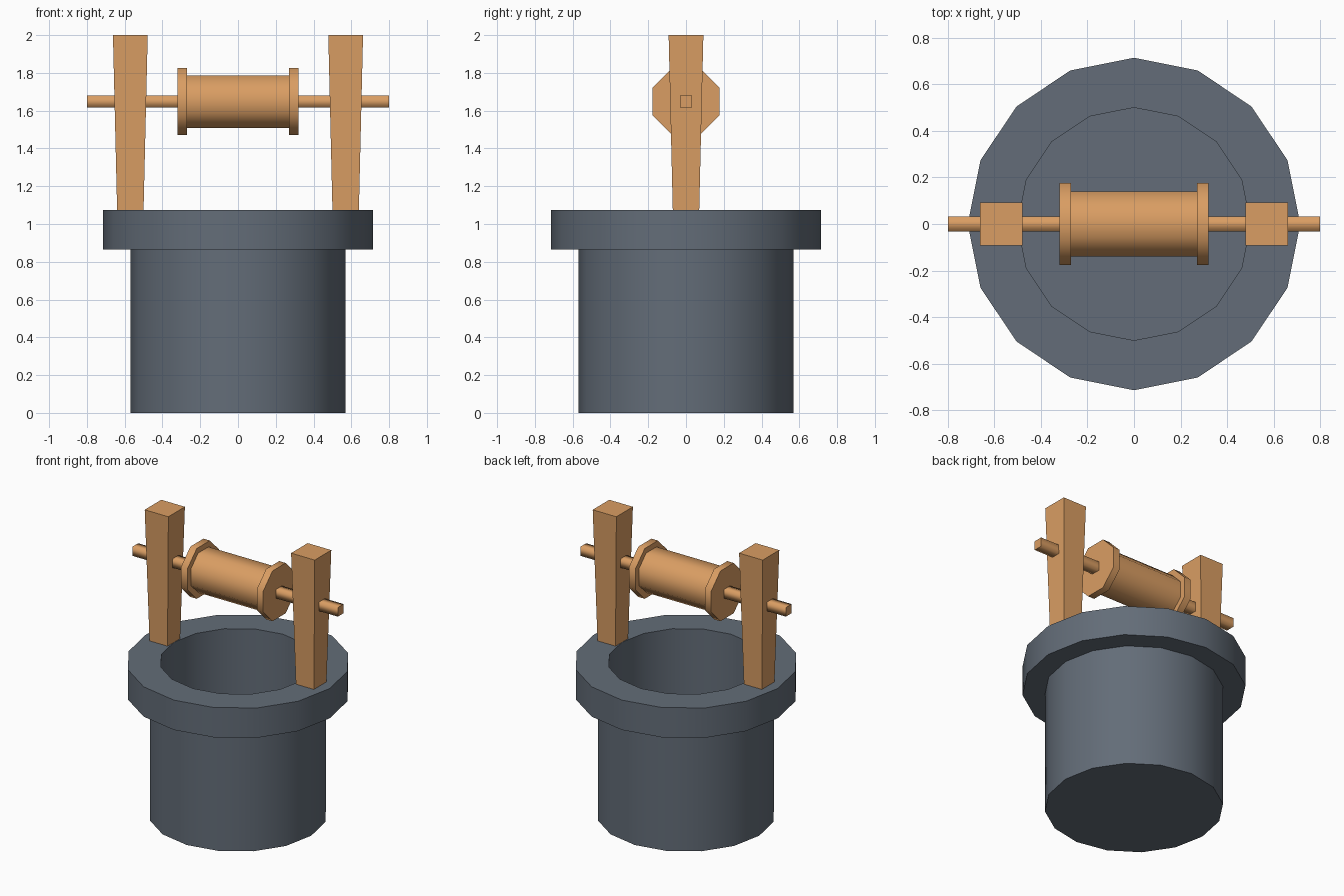
import bpy, bmesh, math
from mathutils import Matrix, Vector

cube = bpy.data.objects.get("Cube")
if cube:
    bpy.data.objects.remove(cube, do_unlink=True)


def make_material(name, rgb):
    mat = bpy.data.materials.new(name)
    mat.use_nodes = True
    color = (*rgb, 1)
    mat.diffuse_color = color
    bsdf = next(n for n in mat.node_tree.nodes if n.type == 'BSDF_PRINCIPLED')
    bsdf.inputs["Base Color"].default_value = color
    return mat


stone = make_material("grey stone", (0.125, 0.152, 0.188))
wood = make_material("light wood", (0.70, 0.34, 0.125))


def finish(name, bm, mat, axis=None):
    """Turn a bmesh into an object; walls around the axis are shaded smooth."""
    bmesh.ops.recalc_face_normals(bm, faces=bm.faces)
    for f in bm.faces:
        f.smooth = axis is not None and abs(f.normal.dot(axis)) < 0.5
    for e in bm.edges:
        e.smooth = e.calc_face_angle(0) < 1.58 and all(f.smooth for f in e.link_faces)
    mesh = bpy.data.meshes.new(name)
    bm.to_mesh(mesh)
    bm.free()
    mesh.materials.append(mat)
    obj = bpy.data.objects.new(name, mesh)
    bpy.context.collection.objects.link(obj)
    return obj


def lathe(name, profile, sides, mat):
    """Revolve a (radius, height) profile about z."""
    bm = bmesh.new()
    pts = [bm.verts.new((r, 0, z)) for r, z in profile]
    edges = [bm.edges.new(pair) for pair in zip(pts, pts[1:])]
    bmesh.ops.spin(bm, geom=pts + edges, axis=(0, 0, 1), cent=(0, 0, 0),
                   angle=math.tau, steps=sides, use_merge=True)
    bmesh.ops.remove_doubles(bm, verts=bm.verts, dist=0.0001)
    return finish(name, bm, mat, Vector((0, 0, 1)))


def x_prism(name, sides, apothem, x0, x1, z):
    """Flat-topped regular prism lying along x."""
    bm = bmesh.new()
    radius = apothem / math.cos(math.pi / sides)
    place = (Matrix.Translation(((x0 + x1) / 2, 0, z))
             @ Matrix.Rotation(math.pi / 2, 4, 'Y')
             @ Matrix.Rotation(math.pi / sides, 4, 'Z'))
    bmesh.ops.create_cone(bm, cap_ends=True, segments=sides, radius1=radius,
                          radius2=radius, depth=x1 - x0, matrix=place)
    return finish(name, bm, wood, Vector((1, 0, 0)))


def post(name, x):
    """Square post that widens towards the top."""
    bm = bmesh.new()
    bottom, top = 1.075, 2.0
    bmesh.ops.create_cube(bm, size=2)
    for v in bm.verts:
        half = 0.092 if v.co.z > 0 else 0.07
        v.co = (x + v.co.x * half, v.co.y * half, top if v.co.z > 0 else bottom)
    return finish(name, bm, wood)


# Hollow stone shaft with its overhanging rim
lathe("well_wall", [(0, 0), (0.57, 0), (0.57, 0.865), (0.714, 0.865),
                    (0.714, 1.075), (0.5, 1.075), (0.5, 0.05), (0, 0.05)], 16, stone)

# Posts and winding gear
AXLE_Z = 1.648
for side, s in (("left", 1), ("right", -1)):
    post(side + "_post", s * 0.57)
    a, b = sorted((s * 0.27, s * 0.32))
    x_prism(side + "_drum_flange", 8, 0.177, a, b, AXLE_Z)
x_prism("rope_drum", 8, 0.139, -0.27, 0.27, AXLE_Z)
x_prism("axle", 4, 0.032, -0.8, 0.8, AXLE_Z)
